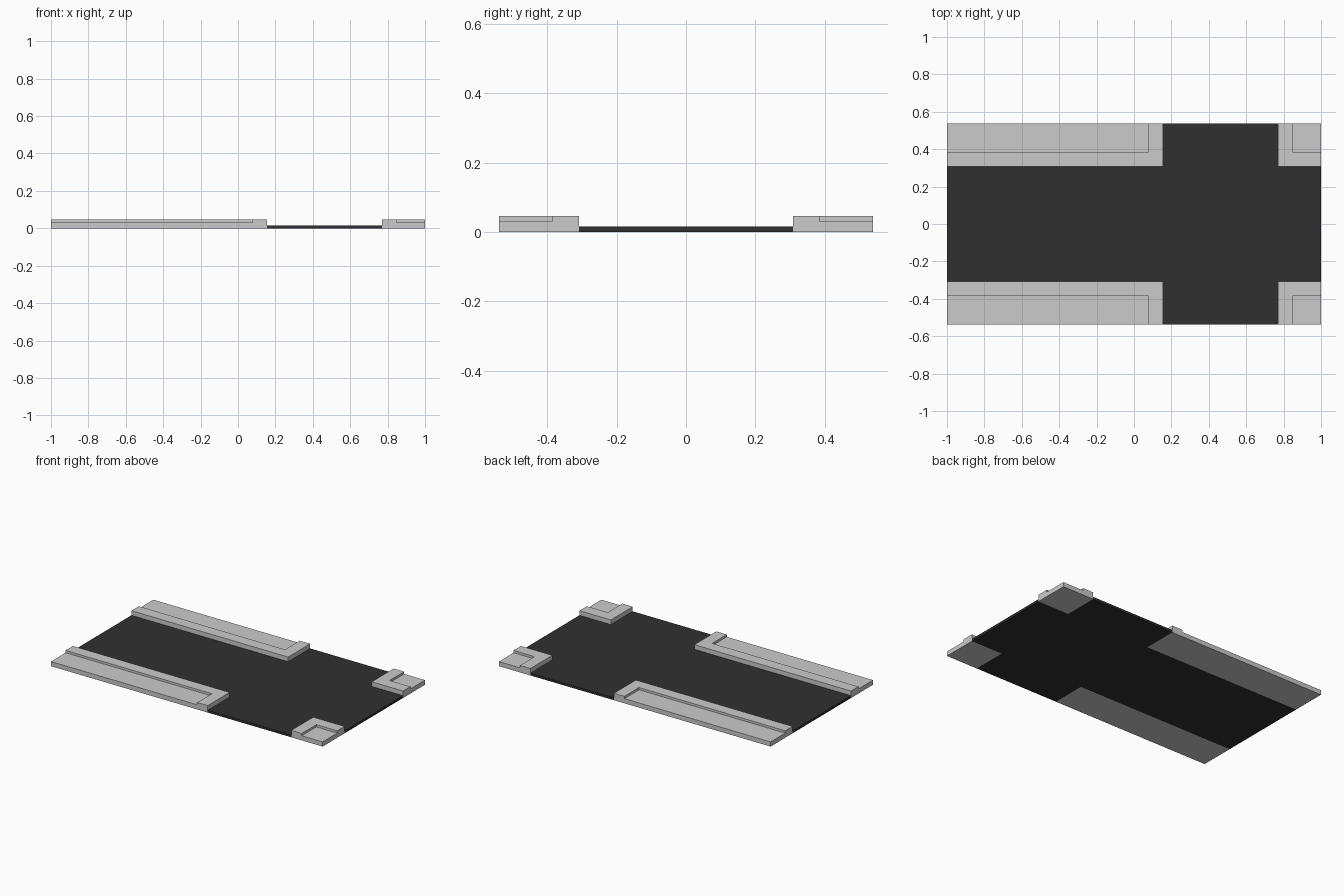
import bpy, bmesh

if "Cube" in bpy.data.objects:
    bpy.data.objects.remove(bpy.data.objects["Cube"])

U = 1 / 13                      # plan module
ROAD_Z, SLAB_Z, CURB_Z = 0.2 * U, 0.4 * U, 0.6 * U
END_X, END_Y = 13, 7            # half sizes of the tile, in modules
LANE_Y = 4                      # half width of the main road
CROSS_X = (2, 10)               # side road limits


def finish(bm, name, color=None):
    bmesh.ops.recalc_face_normals(bm, faces=bm.faces)
    mesh = bpy.data.meshes.new(name)
    bm.to_mesh(mesh)
    bm.free()
    obj = bpy.data.objects.new(name, mesh)
    bpy.context.collection.objects.link(obj)
    if color:
        mat = bpy.data.materials.new(name + "_material")
        mat.diffuse_color = color
        mat.use_nodes = True
        mat.node_tree.nodes["Principled BSDF"].inputs["Base Color"].default_value = mat.diffuse_color
        mesh.materials.append(mat)
    return obj


def raise_faces(bm, faces, height, keep):
    ret = bmesh.ops.extrude_face_region(bm, geom=faces, use_keep_orig=keep)
    verts = [g for g in ret["geom"] if isinstance(g, bmesh.types.BMVert)]
    bmesh.ops.translate(bm, verts=verts, vec=(0, 0, height))
    tops = [g for g in ret["geom"] if isinstance(g, bmesh.types.BMFace)]
    if not keep:
        bmesh.ops.delete(bm, geom=[f for f in faces if f.is_valid], context="FACES")
    return tops


# Cross-shaped asphalt slab
x0, x1 = CROSS_X
outline = [(-END_X, -LANE_Y), (x0, -LANE_Y), (x0, -END_Y), (x1, -END_Y),
           (x1, -LANE_Y), (END_X, -LANE_Y), (END_X, LANE_Y), (x1, LANE_Y),
           (x1, END_Y), (x0, END_Y), (x0, LANE_Y), (-END_X, LANE_Y)]
bm = bmesh.new()
face = bm.faces.new([bm.verts.new((x * U, y * U, 0)) for x, y in outline])
raise_faces(bm, [face], ROAD_Z, True)
finish(bm, "road", (0.03, 0.03, 0.03, 1))


# Sidewalk: low paving with a raised L-shaped curb along the two road edges
def sidewalk(name, outer_x, road_x, side):
    step = 1 if outer_x > road_x else -1
    curb_x, curb_y = road_x + step, LANE_Y + 1
    plan = [(outer_x, END_Y), (curb_x, END_Y), (curb_x, curb_y), (outer_x, curb_y),
            (outer_x, LANE_Y), (road_x, LANE_Y), (road_x, END_Y)]
    bm = bmesh.new()
    v = [bm.verts.new((x * U, y * side * U, 0)) for x, y in plan]
    paving = bm.faces.new(v[:4])
    curb = bm.faces.new([v[i] for i in (1, 6, 5, 4, 3, 2)])
    bmesh.ops.recalc_face_normals(bm, faces=bm.faces)
    tops = raise_faces(bm, [paving, curb], SLAB_Z, True)
    curb_top = max(tops, key=lambda f: len(f.verts))
    raise_faces(bm, [curb_top], CURB_Z - SLAB_Z, False)
    finish(bm, name)


for side, where in ((-1, "front"), (1, "back")):
    sidewalk(f"{where}_long_sidewalk", -END_X, CROSS_X[0], side)
    sidewalk(f"{where}_corner_sidewalk", END_X, CROSS_X[1], side)
